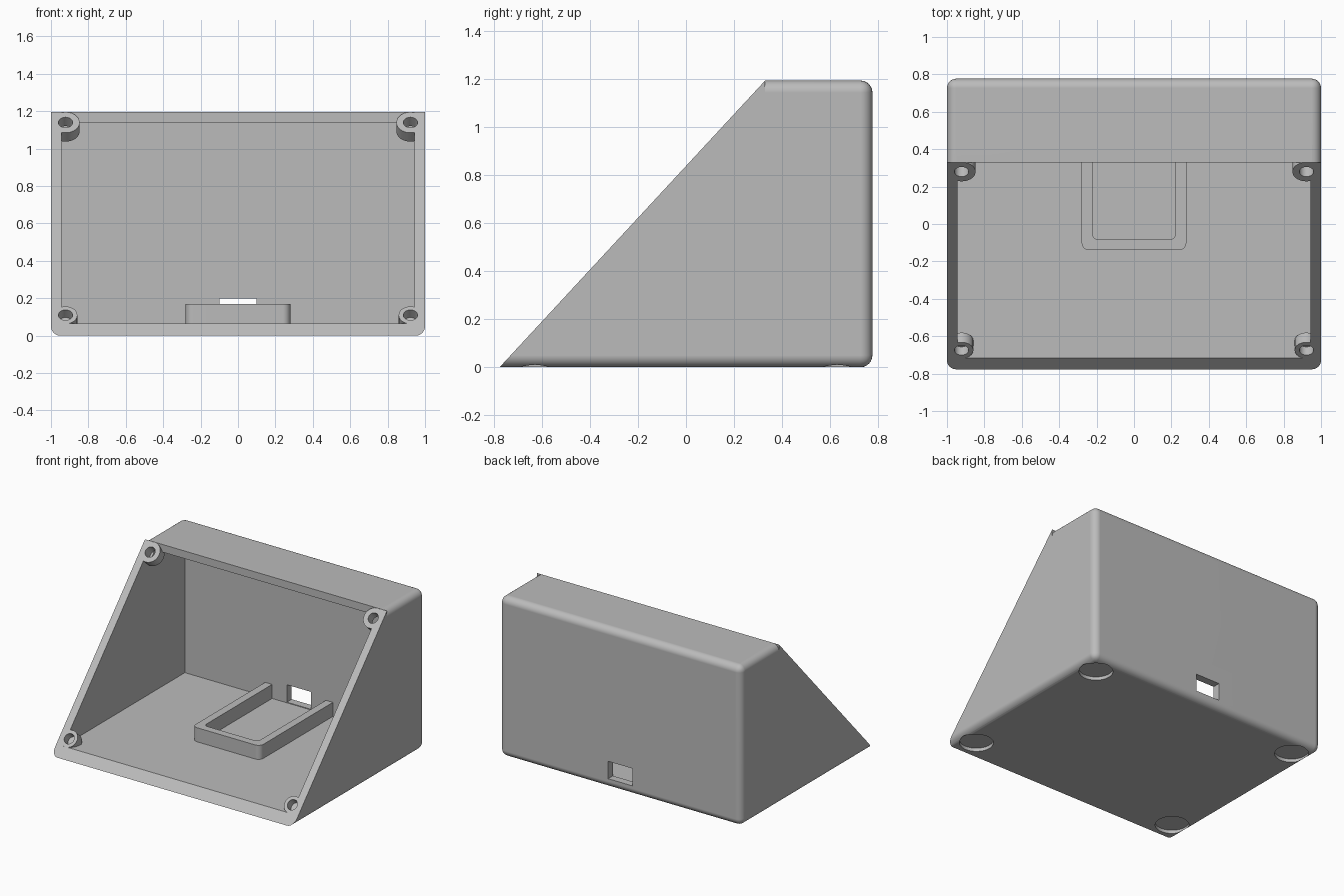
import bpy, bmesh, math
from mathutils import Matrix, Vector

old = bpy.data.objects.get("Cube")
if old:
    bpy.data.objects.remove(old, do_unlink=True)

# Main dimensions
HALF_X, HALF_Y, TOP = 1.0, 0.777, 1.195
INNER_X, FLOOR, CEILING, BACK = 0.943, 0.065, 1.138, 0.72
EDGE_Y = 0.33                                   # where the sloped opening meets the lid
TILT = math.atan2(TOP, EDGE_Y + HALF_Y)
NORMAL = Vector((0, -math.sin(TILT), math.cos(TILT)))

grey = bpy.data.materials.new("light grey plastic")
grey.use_nodes = True
COLOUR = (0.5, 0.5, 0.5, 1)
grey.diffuse_color = COLOUR
grey.node_tree.nodes["Principled BSDF"].inputs["Base Color"].default_value = COLOUR


def finish(name, bm):
    bmesh.ops.recalc_face_normals(bm, faces=bm.faces)
    mesh = bpy.data.meshes.new(name)
    bm.to_mesh(mesh)
    bm.free()
    mesh.materials.append(grey)
    obj = bpy.data.objects.new(name, mesh)
    bpy.context.collection.objects.link(obj)
    return obj


def box(name, low, high, radius=0, upright_only=False):
    low, high = Vector(low), Vector(high)
    bm = bmesh.new()
    bmesh.ops.create_cube(bm, size=1)
    bmesh.ops.scale(bm, vec=high - low, verts=bm.verts)
    bmesh.ops.translate(bm, vec=(low + high) / 2, verts=bm.verts)
    if radius:
        edges = [e for e in bm.edges if not upright_only
                 or abs(e.verts[0].co.z - e.verts[1].co.z) > 0.001]
        bmesh.ops.bevel(bm, geom=edges, offset=radius, segments=6,
                        profile=0.5, affect='EDGES')
    return finish(name, bm)


def prism(name, profile, half_width):
    bm = bmesh.new()
    face = bm.faces.new([bm.verts.new((-half_width, y, z)) for y, z in profile])
    out = bmesh.ops.extrude_face_region(bm, geom=[face])
    moved = [v for v in out["geom"] if isinstance(v, bmesh.types.BMVert)]
    bmesh.ops.translate(bm, vec=(2 * half_width, 0, 0), verts=moved)
    return finish(name, bm)


def cylinder(name, radius, depth, centre, tilt=0):
    bm = bmesh.new()
    place = Matrix.Translation(centre) @ Matrix.Rotation(tilt, 4, 'X')
    bmesh.ops.create_cone(bm, cap_ends=True, segments=40, radius1=radius,
                          radius2=radius, depth=depth, matrix=place)
    return finish(name, bm)


def combine(target, tool, operation):
    mod = target.modifiers.new(operation, 'BOOLEAN')
    mod.operation, mod.solver, mod.object = operation, 'EXACT', tool
    bpy.context.view_layer.objects.active = target
    bpy.ops.object.modifier_apply(modifier=mod.name)
    bpy.data.objects.remove(tool, do_unlink=True)


def smooth(obj):
    bpy.ops.object.select_all(action='DESELECT')
    obj.select_set(True)
    bpy.context.view_layer.objects.active = obj
    bpy.ops.object.shade_smooth_by_angle(angle=math.radians(30))
    obj.modifiers.new("flat faces", 'WEIGHTED_NORMAL').keep_sharp = True


# Rounded case with square upper corners beside the opening
case = box("sloped_case", (-HALF_X, -1, 0), (HALF_X, HALF_Y, TOP), 0.05)
for side in (-1, 1):
    xs = sorted((side * 0.9, side * HALF_X))
    combine(case, box("corner", (xs[0], 0.2, 1.1), (xs[1], EDGE_Y, TOP)), 'UNION')

# Hollow interior, open to the front
combine(case, prism("cavity", [(-1.2, FLOOR), (BACK, FLOOR), (BACK, CEILING),
                               (EDGE_Y, CEILING), (EDGE_Y, 1.4), (-1.2, 1.4)],
                    INNER_X), 'DIFFERENCE')

# Screw bosses square to the slope: height, radius, depth, hole depth
holes = []
for z, radius, depth, hole_depth in ((1.14, 0.075, 0.07, 0.08),
                                     (0.11, 0.063, 0.07, 0.06)):
    for side in (-1, 1):
        mouth = Vector((side * 0.922, z / math.tan(TILT) - HALF_Y, z))
        lift = 0.04
        combine(case, cylinder("boss", radius, depth + lift,
                               mouth + NORMAL * (lift - depth) / 2, TILT), 'UNION')
        holes.append((mouth + NORMAL * (lift - hole_depth) / 2, hole_depth + lift))

# Slope the front
run = 0.5 / math.tan(TILT)
combine(case, prism("slope", [(-HALF_Y - run, -0.5), (EDGE_Y + run, TOP + 0.5),
                              (-2, TOP + 0.5), (-2, -0.5)], 1.5), 'DIFFERENCE')
for centre, length in holes:
    combine(case, cylinder("screw_hole", 0.038, length, centre, TILT), 'DIFFERENCE')

# Round recesses for feet
for x in (-0.865, 0.865):
    for y in (-0.63, 0.63):
        combine(case, cylinder("foot_recess", 0.115, 0.05, (x, y, 0)), 'DIFFERENCE')

# Cable port in the back wall
combine(case, box("port", (-0.1, 0.6, 0.07), (0.1, 0.9, 0.2)), 'DIFFERENCE')
smooth(case)

# U-shaped holder on the floor, open at the back wall
holder = box("board_holder", (-0.28, -0.14, FLOOR - 0.01), (0.28, 1, 0.17), 0.04, True)
combine(holder, box("pocket", (-0.222, -0.083, 0), (0.222, 1.2, 0.3), 0.03, True), 'DIFFERENCE')
combine(holder, box("trim", (-1, BACK + 0.005, 0), (1, 1.5, 0.3)), 'DIFFERENCE')
smooth(holder)
